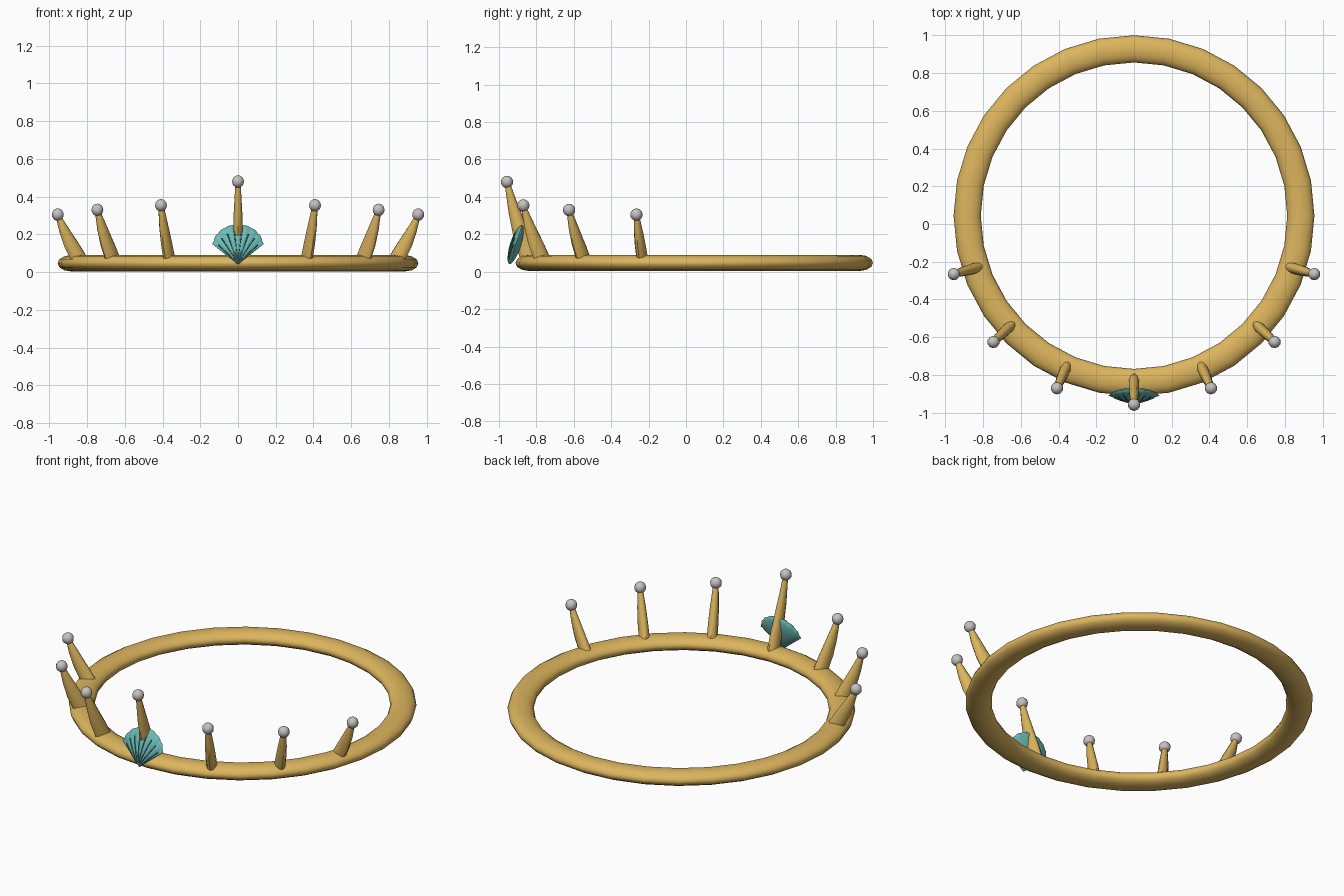
import bpy, bmesh, math
from mathutils import Vector, Matrix

if "Cube" in bpy.data.objects:
    bpy.data.objects.remove(bpy.data.objects["Cube"])


def material(name, rgb):
    m = bpy.data.materials.new(name)
    m.diffuse_color = (*rgb, 1)
    m.use_nodes = True
    m.node_tree.nodes["Principled BSDF"].inputs["Base Color"].default_value = m.diffuse_color
    return m


GOLD = material("gold", (0.72, 0.46, 0.11))
PEARL = material("pearl grey", (0.57, 0.54, 0.53))
TEAL = material("teal", (0.15, 0.50, 0.47))
DARK_TEAL = material("dark teal", (0.05, 0.22, 0.21))


def finish(bm, name, mat, angle=50):
    bmesh.ops.remove_doubles(bm, verts=bm.verts, dist=1e-5)
    bmesh.ops.recalc_face_normals(bm, faces=bm.faces)
    me = bpy.data.meshes.new(name)
    bm.to_mesh(me)
    bm.free()
    ob = bpy.data.objects.new(name, me)
    bpy.context.collection.objects.link(ob)
    me.materials.append(mat)
    bpy.ops.object.select_all(action='DESELECT')
    ob.select_set(True)
    bpy.context.view_layer.objects.active = ob
    bpy.ops.object.shade_smooth_by_angle(angle=math.radians(angle))
    return ob


def loft(bm, sections, sides):
    """Skin elliptical sections given as (centre, half axis a, half axis b)."""
    rings = []
    for c, a, b in sections:
        angles = [2 * math.pi * i / sides for i in range(sides)]
        rings.append([bm.verts.new(c + a * math.cos(t) + b * math.sin(t)) for t in angles])
    for r0, r1 in zip(rings, rings[1:]):
        for i in range(sides):
            j = (i + 1) % sides
            bm.faces.new((r0[i], r0[j], r1[j], r1[i]))
    bm.faces.new(rings[0][::-1])
    bm.faces.new(rings[-1])


# Flattened ring band
bpy.ops.mesh.primitive_torus_add(major_segments=32, minor_segments=12, major_radius=0.884,
                                 minor_radius=0.072, location=(0, 0.044, 0.047))
band = bpy.context.object
band.name = "ring_band"
band.scale.z = 0.6
band.data.materials.append(GOLD)
bpy.ops.object.shade_smooth_by_angle(angle=math.radians(50))


# Curved prongs tipped with pearls
def prong(name, base, tip):
    base, tip = Vector(base), Vector(tip)
    out = Vector((tip.x, tip.y - 0.044, 0)).normalized()
    side = Vector((-out.y, out.x, 0))
    bm = bmesh.new()
    sections = []
    for t, radial, width in ((0, .050, .029), (.3, .046, .028), (.6, .034, .024),
                             (.85, .021, .018), (1, .014, .014)):
        centre = base.lerp(tip, t) + out * 0.006 * math.sin(math.pi * t)
        sections.append((centre, out * radial, side * width))
    loft(bm, sections, 10)
    finish(bm, name + "_prong", GOLD)
    bm = bmesh.new()
    bmesh.ops.create_uvsphere(bm, u_segments=10, v_segments=8, radius=0.033,
                              matrix=Matrix.Translation(tip))
    finish(bm, name + "_pearl", PEARL)


prong("centre", (0, -0.835, 0.06), (0, -0.957, 0.48))
for label, s in (("left", -1), ("right", 1)):
    prong(label + "_inner", (s * .362, -.765, .06), (s * .408, -.87, .354))
    prong(label + "_middle", (s * .66, -.545, .06), (s * .745, -.625, .33))
    prong(label + "_outer", (s * .835, -.232, .06), (s * .955, -.265, .305))

# Scallop shell: a fan-shaped lens, leaning back from its hinge
LEAN = Matrix.Translation((0, -0.945, 0.04)) @ Matrix.Rotation(math.radians(-18), 4, 'X')
SPREAD = math.radians(50)
RIBS = 8


def shell_point(s, u, face):
    """s runs hinge to rim, u runs side to side (-1..1), face is -1 front or 1 back."""
    a = u * SPREAD
    scallop = 0.004 * abs(math.cos(u * math.pi * RIBS / 2)) * s
    r = s * (0.221 - 0.048 * u * u + scallop)
    thick = 0.03 * math.sqrt(max(0, math.sin(math.pi * s) * math.cos(u * math.pi / 2)))
    if face < 0:
        thick *= 0.92 + 0.08 * math.cos(u * math.pi * RIBS)
    return LEAN @ Vector((r * math.sin(a), face * thick, r * math.cos(a)))


bm = bmesh.new()
NS, NU = 12, 48
for face in (-1, 1):
    grid = []
    for i in range(NS + 1):
        s = (1 - math.cos(math.pi * i / NS)) / 2
        grid.append([bm.verts.new(shell_point(s, -1 + 2 * j / NU, face)) for j in range(NU + 1)])
    for i in range(NS):
        for j in range(NU):
            bm.faces.new((grid[i][j], grid[i][j + 1], grid[i + 1][j + 1], grid[i + 1][j]))
bmesh.ops.remove_doubles(bm, verts=bm.verts, dist=1e-5)
bmesh.ops.dissolve_degenerate(bm, edges=bm.edges, dist=1e-5)
finish(bm, "scallop_shell", TEAL)

# Tapered ribs fanning across the front of the shell
bm = bmesh.new()
depth = LEAN.to_3x3() @ Vector((0, 1, 0))
for k in range(RIBS):
    u = -1 + (2 * k + 1) / RIBS
    across = LEAN.to_3x3() @ Vector((math.cos(u * SPREAD), 0, -math.sin(u * SPREAD)))
    loft(bm, [(shell_point(s, u, -1), across * w, depth * 0.005)
              for s, w in ((.12, .0008), (.35, .002), (.6, .0032), (.82, .0042))], 6)
finish(bm, "shell_ribs", DARK_TEAL)
